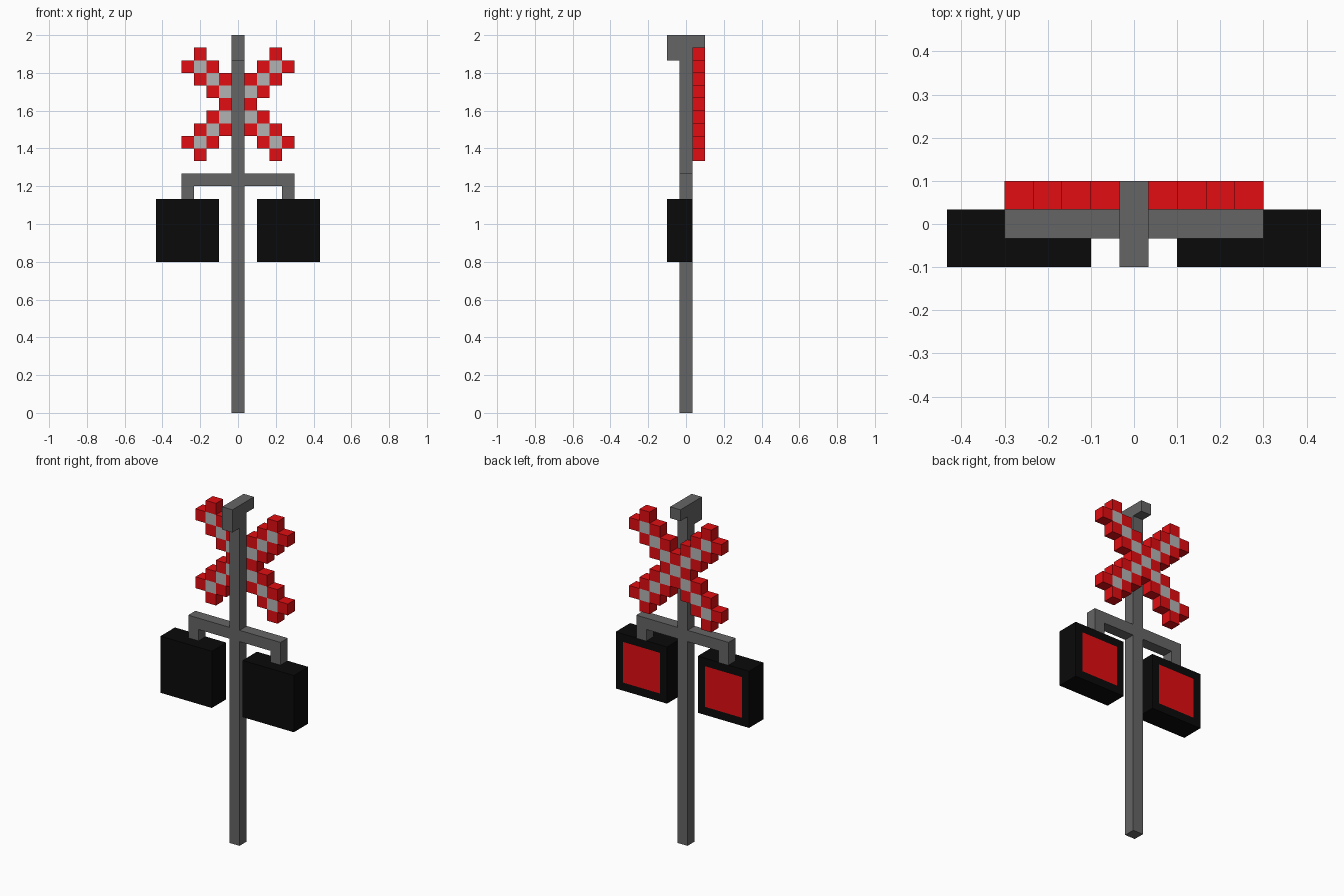
import bpy, bmesh
from mathutils import Matrix, Vector

if "Cube" in bpy.data.objects:
    bpy.data.objects.remove(bpy.data.objects["Cube"])

U = 2 / 30  # block size


def material(name, rgb):
    m = bpy.data.materials.new(name)
    m.diffuse_color = (*rgb, 1)
    m.use_nodes = True
    m.node_tree.nodes["Principled BSDF"].inputs["Base Color"].default_value = m.diffuse_color
    return m


GREY = material("steel_grey", (0.13, 0.13, 0.13))
LIGHT = material("light_grey", (0.45, 0.45, 0.45))
RED = material("red", (0.75, 0.004, 0.006))
BLACK = material("black", (0.003, 0.003, 0.003))


def add_box(bm, lo, hi):
    """Box between two corners, given in block units."""
    lo, hi = Vector(lo) * U, Vector(hi) * U
    mat = Matrix.Translation((lo + hi) / 2) @ Matrix.Diagonal((*(hi - lo), 1))
    bmesh.ops.create_cube(bm, size=1, matrix=mat)


def finish(name, bm, *mats):
    me = bpy.data.meshes.new(name)
    bm.to_mesh(me)
    bm.free()
    for m in mats:
        me.materials.append(m)
    ob = bpy.data.objects.new(name, me)
    bpy.context.collection.objects.link(ob)
    return ob


def prism(name, outline, axis, half, mat):
    """Extrude an outline (across, z) symmetrically along 'x' or 'y'."""
    bm = bmesh.new()
    pts = [(-half, a, z) if axis == 'x' else (a, -half, z) for a, z in outline]
    face = bm.faces.new([bm.verts.new(Vector(p) * U) for p in pts])
    ext = bmesh.ops.extrude_face_region(bm, geom=[face])
    move = (2 * half * U, 0, 0) if axis == 'x' else (0, 2 * half * U, 0)
    bmesh.ops.translate(bm, vec=move,
                        verts=[v for v in ext['geom'] if isinstance(v, bmesh.types.BMVert)])
    bmesh.ops.recalc_face_normals(bm, faces=bm.faces)
    return finish(name, bm, mat)


# Post
bm = bmesh.new()
add_box(bm, (-.5, -.5, 0), (.5, .5, 29))
finish("post", bm, GREY)

# Hooked cap on top of the post
prism("post_cap", [(-1.5, 28), (-.5, 28), (-.5, 29), (1.5, 29), (1.5, 30), (-1.5, 30)],
      'x', .5, GREY)

# Lamp bracket with two drop ends
prism("lamp_bracket", [(-4.5, 17), (-3.5, 17), (-3.5, 18), (3.5, 18), (3.5, 17),
                       (4.5, 17), (4.5, 19), (-4.5, 19)], 'y', .5, GREY)

# Lamp housings with a flush red lens on the back
for name, x in (("left_lamp", -6.5), ("right_lamp", 1.5)):
    bm = bmesh.new()
    add_box(bm, (x, -1.5, 12), (x + 5, .5, 17))
    bm.normal_update()
    lens = max(bm.faces, key=lambda f: f.calc_center_median().y)
    bmesh.ops.inset_individual(bm, faces=[lens], thickness=U)
    lens.material_index = 1
    finish(name, bm, BLACK, RED)

# Crossed boards: light blocks on the diagonals, red blocks beside them
red, light = bmesh.new(), bmesh.new()
for k in range(-4, 5):
    for m in range(-4, 5):
        gap = abs(abs(k) - abs(m))
        if gap == 1 or (gap == 0 and abs(k) < 4):
            add_box(red if gap else light, (k - .5, .5, m + 24), (k + .5, 1.5, m + 25))
finish("cross_red_blocks", red, RED)
finish("cross_light_blocks", light, LIGHT)
